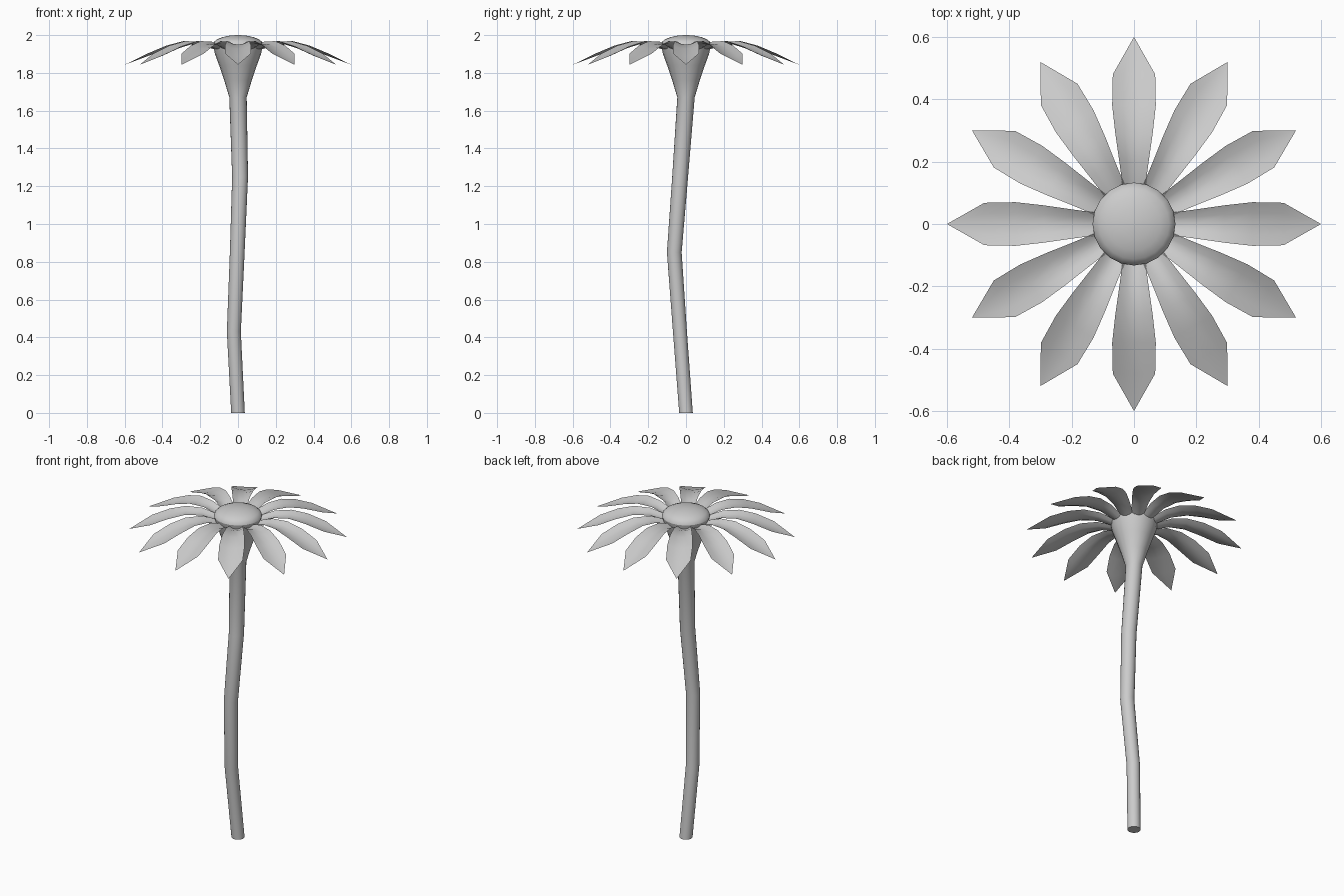
import bpy
from math import sin, cos, pi, radians

if "Cube" in bpy.data.objects:
    bpy.data.objects.remove(bpy.data.objects["Cube"])

SIDES = 20


def make_object(name, verts, faces, angle=40):
    mesh = bpy.data.meshes.new(name)
    mesh.from_pydata(verts, [], faces)
    mesh.update()
    obj = bpy.data.objects.new(name, mesh)
    bpy.context.collection.objects.link(obj)
    bpy.ops.object.select_all(action='DESELECT')
    obj.select_set(True)
    bpy.context.view_layer.objects.active = obj
    bpy.ops.object.shade_smooth_by_angle(angle=radians(angle))
    return obj


def loft(name, rings, cap_start=False, cap_end=False):
    """Skin circular rings given as (x, y, z, radius)."""
    verts = [(x + r * cos(2 * pi * i / SIDES), y + r * sin(2 * pi * i / SIDES), z)
             for x, y, z, r in rings for i in range(SIDES)]
    faces = []
    for k in range(len(rings) - 1):
        a, b = k * SIDES, (k + 1) * SIDES
        for i in range(SIDES):
            j = (i + 1) % SIDES
            faces.append((a + i, a + j, b + j, b + i))
    if cap_start:
        faces.append(tuple(reversed(range(SIDES))))
    if cap_end:
        faces.append(tuple(range(len(verts) - SIDES, len(verts))))
    return make_object(name, verts, faces)


# Bent stem flaring into the cup under the flower
loft("stem", [
    (0, 0, 0, 0.036), (-0.022, -0.032, 0.43, 0.037), (-0.004, -0.062, 0.85, 0.039),
    (0.011, -0.031, 1.25, 0.042), (0, 0, 1.67, 0.046), (0, 0, 1.76, 0.073),
    (0, 0, 1.84, 0.100), (0, 0, 1.90, 0.122), (0, 0, 1.95, 0.132),
], cap_start=True)

# Domed flower centre
dome = [(0, 0, 1.95 + 0.05 * sin(a), 0.133 * cos(a))
        for a in (radians(d) for d in (0, 15, 32, 50, 68, 84))]
loft("flower_centre", dome, cap_end=True)

# Cupped, drooping petals: (distance out, centre height, half width, edge lift)
PETAL = [(0.11, 1.92, 0.035, 0.016), (0.20, 1.948, 0.047, 0.018),
         (0.29, 1.950, 0.060, 0.018), (0.38, 1.927, 0.070, 0.017),
         (0.48, 1.888, 0.068, 0.014)]
ACROSS = (-1, -0.5, 0, 0.5, 1)

for n in range(12):
    c, s = cos(n * pi / 6), sin(n * pi / 6)
    local = [(r, t * w, z + lift * t * t) for r, z, w, lift in PETAL for t in ACROSS]
    local.append((0.60, 0, 1.843))
    faces = []
    for k in range(len(PETAL) - 1):
        for i in range(4):
            a = k * 5 + i
            faces.append((a, a + 5, a + 6, a + 1))
    tip = len(local) - 1
    faces += [(tip - 5 + i, tip, tip - 4 + i) for i in range(4)]
    make_object(f"petal_{n + 1}", [(x * c - y * s, x * s + y * c, z) for x, y, z in local], faces, 60)
